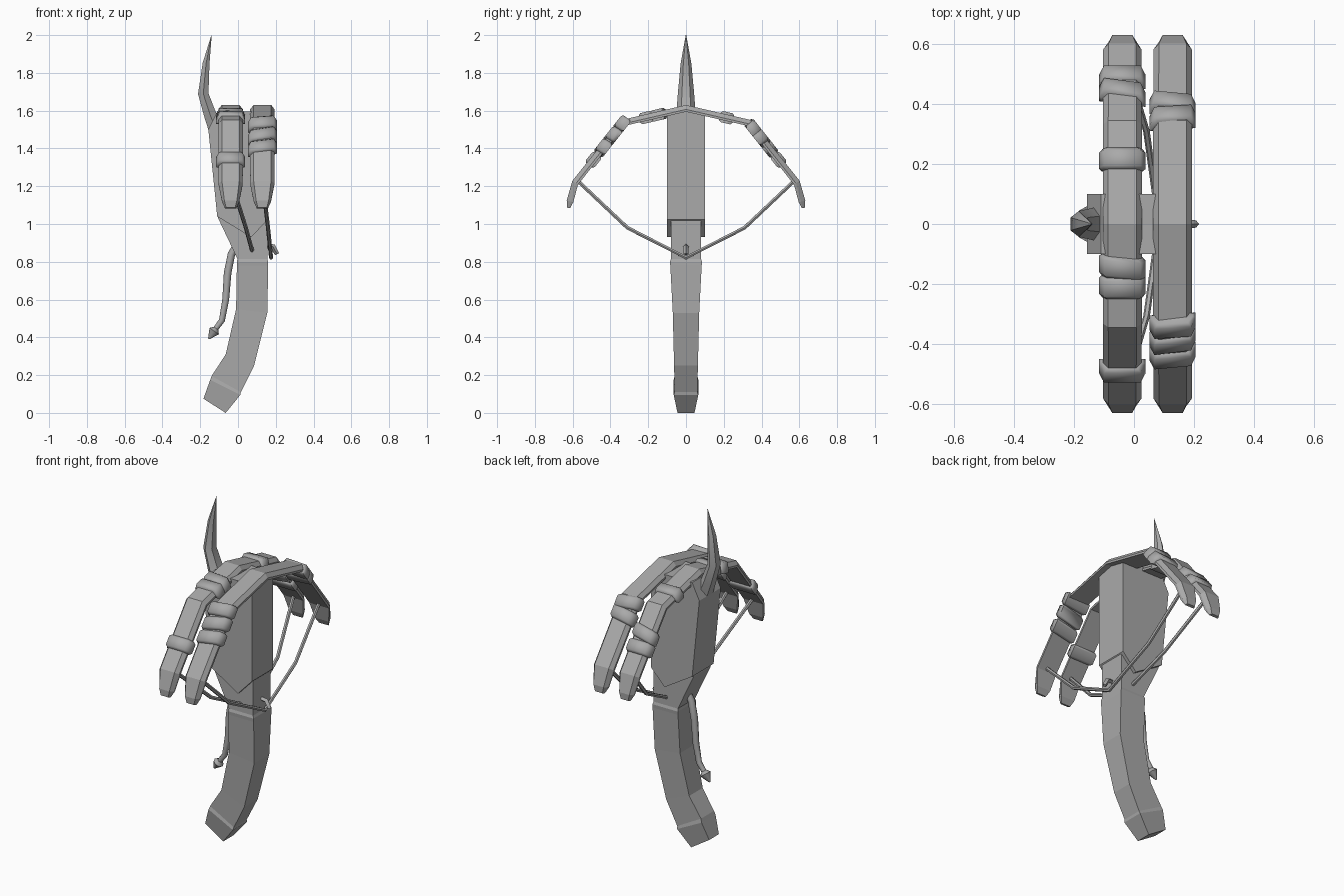
import bpy, math
from mathutils import Vector

cube = bpy.data.objects.get("Cube")
if cube:
    bpy.data.objects.remove(cube)

grey = bpy.data.materials.new("plain grey")
grey.use_nodes = True
tone = (0.4, 0.4, 0.4, 1)
grey.diffuse_color = tone
grey.node_tree.nodes["Principled BSDF"].inputs["Base Color"].default_value = tone


def loft(name, rings, smooth=None):
    """Skin equal-sized rings of points and cap both ends."""
    n = len(rings[0])
    verts = [p for r in rings for p in r]
    faces = [(k * n + i, k * n + (i + 1) % n, (k + 1) * n + (i + 1) % n, (k + 1) * n + i)
             for k in range(len(rings) - 1) for i in range(n)]
    faces += [tuple(range(n))[::-1], tuple(range(len(verts) - n, len(verts)))]
    mesh = bpy.data.meshes.new(name)
    mesh.from_pydata(verts, [], faces)
    mesh.materials.append(grey)
    ob = bpy.data.objects.new(name, mesh)
    bpy.context.collection.objects.link(ob)
    bpy.ops.object.select_all(action="DESELECT")
    ob.select_set(True)
    bpy.context.view_layer.objects.active = ob
    bpy.ops.object.mode_set(mode="EDIT")
    bpy.ops.mesh.select_all(action="SELECT")
    bpy.ops.mesh.normals_make_consistent(inside=False)
    bpy.ops.object.mode_set(mode="OBJECT")
    if smooth:
        bpy.ops.object.shade_smooth_by_angle(angle=math.radians(smooth))
    return ob


def tube(name, path, radii, sides=8, stretch=1.0, smooth=50):
    """Round tube along a path; stretch widens it sideways."""
    pts = [Vector(p) for p in path]
    rings = []
    for i, p in enumerate(pts):
        t = (pts[min(i + 1, len(pts) - 1)] - pts[max(i - 1, 0)]).normalized()
        side = Vector((0, 1, 0)) if abs(t.y) < 0.6 else Vector((1, 0, 0))
        u = (side - t * side.dot(t)).normalized()
        v = t.cross(u)
        angles = [math.tau * k / sides for k in range(sides)]
        rings.append([p + radii[i] * (u * math.cos(a) * stretch + v * math.sin(a)) for a in angles])
    return loft(name, rings, smooth)


# Main body: side profile extruded across the width
profile = [(-0.11, 1.595), (-0.157, 1.5), (-0.11, 1.04), (0.07, 0.93), (0.16, 1.025), (0.16, 1.595)]
loft("body", [[(x, y, z) for x, z in profile] for y in (-0.1, 0.1)])

# Grip: left edge, right edge and half width of each section, top to bottom
grip = [((-0.105, 1.08), (0.155, 1.08), 0.08), ((-0.105, 1.03), (0.155, 1.02), 0.08),
        ((-0.003, 0.815), (0.155, 0.815), 0.08), ((-0.006, 0.8), (0.16, 0.8), 0.085),
        ((-0.006, 0.78), (0.16, 0.78), 0.083), ((-0.01, 0.55), (0.155, 0.53), 0.07),
        ((-0.065, 0.31), (0.085, 0.25), 0.063), ((-0.14, 0.195), (0.015, 0.11), 0.06),
        ((-0.147, 0.175), (0.012, 0.095), 0.065), ((-0.183, 0.075), (-0.065, 0.0), 0.045)]
loft("grip", [[(l[0], -w, l[1]), (r[0], -w, r[1]), (r[0], w, r[1]), (l[0], w, l[1])] for l, r, w in grip])

# Horn
tube("horn", [(-0.11, 0, 1.48), (-0.148, 0, 1.58), (-0.184, 0, 1.69), (-0.169, 0, 1.85), (-0.14, 0, 2.0)],
     [0.045, 0.038, 0.032, 0.021, 0.001], sides=6, stretch=1.35)

# Trigger lever with a pointed tip
tube("trigger", [(0.0, 0, 0.9), (-0.035, 0, 0.84), (-0.055, 0, 0.74), (-0.065, 0, 0.6), (-0.085, 0, 0.49), (-0.122, 0, 0.44)],
     [0.02, 0.02, 0.02, 0.018, 0.016, 0.014])
tube("trigger_tip", [(-0.115, 0, 0.45), (-0.126, 0, 0.433), (-0.155, 0, 0.392)], [0.012, 0.03, 0.004])

# String catch
tube("string_catch", [(0.15, 0, 0.885), (0.185, 0, 0.88), (0.207, 0, 0.84)], [0.012, 0.015, 0.012], sides=4)

# Half of the limb centre line: y, z, half width, half width of the outer face
half_limb = [(0.335, 1.535, 0.065, 0.047), (0.587, 1.218, 0.064, 0.046),
             (0.614, 1.12, 0.045, 0.033), (0.622, 1.085, 0.03, 0.024)]
limb = [(-y, z, a, b) for y, z, a, b in half_limb[::-1]] + [(0, 1.612, 0.065, 0.047)] + half_limb


def section(x, c, n, t, a, b, h, shift=0.0, tilt=0.0):
    """Trapezoid cross-section, narrower on the outer face."""
    corners = [(-a, -h), (a, -h), (a, -h * 0.3), (b, h), (-b, h), (-a, -h * 0.3)]
    return [c + n * v + t * (shift + tilt * u) + Vector((x + u, 0, 0)) for u, v in corners]


def make_limb(name, x):
    rings = []
    for i, (y, z, a, b) in enumerate(limb):
        p, q = limb[max(i - 1, 0)], limb[min(i + 1, len(limb) - 1)]
        t = Vector((0, q[0] - p[0], q[1] - p[1])).normalized()
        h = 0.008 if i in (0, len(limb) - 1) else 0.018
        rings.append(section(x, Vector((0, y, z)), Vector((0, -t.z, t.y)), t, a, b, h))
    loft(name, rings)


def make_wrap(name, x, y, tilt):
    """Bulging band around the limb at position y."""
    p, q = next((p, q) for p, q in zip(limb, limb[1:]) if p[0] <= y <= q[0])
    t = Vector((0, q[0] - p[0], q[1] - p[1]))
    c = Vector((0, p[0], p[1])) + t * ((y - p[0]) / (q[0] - p[0]))
    t.normalize()
    n = Vector((0, -t.z, t.y))
    bands = [(-0.037, 0.002), (-0.026, 0.012), (0.026, 0.012), (0.037, 0.002)]
    loft(name, [section(x, c, n, t, 0.065 + g, 0.049 + g, 0.018 + g, s, tilt) for s, g in bands], 60)


limbs = {"inner": (-0.039, [(0.49, 0), (0.44, -0.2), (0.215, 0), (-0.145, -0.1), (-0.21, 0), (-0.49, 0)], 0.085),
         "outer": (0.129, [(0.4, -0.15), (0.355, 0.1), (-0.34, 0.1), (-0.39, 0.2), (-0.44, 0.15)], 0.175)}
for label, (x, wraps, catch_x) in limbs.items():
    make_limb(label + "_limb", x)
    for i, (y, tilt) in enumerate(wraps):
        make_wrap(f"{label}_wrap_{i + 1}", x, y, tilt)
    # Bowstring from tip to tip
    mid = x + (catch_x - x) * 0.65
    tube(label + "_string", [(x, -0.58, 1.235), (mid, -0.31, 0.98), (catch_x, 0, 0.822),
                             (mid, 0.31, 0.98), (x, 0.58, 1.235)], [0.011] * 5, sides=6)
